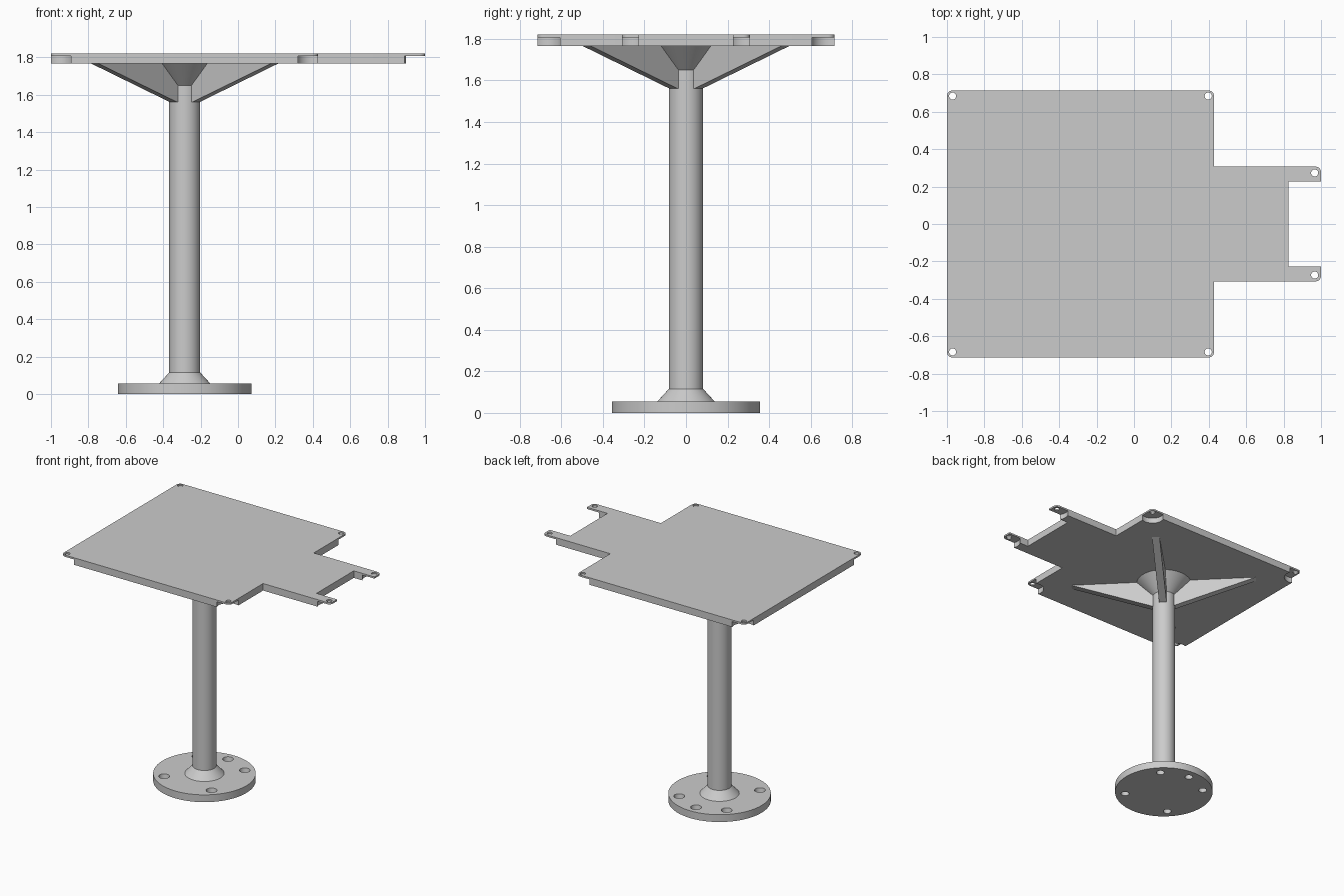
import bpy, bmesh, math
from mathutils import Matrix, Vector

cube = bpy.data.objects.get("Cube")
if cube:
    bpy.data.objects.remove(cube, do_unlink=True)

grey = bpy.data.materials.new("plain_grey")
grey.use_nodes = True
grey.diffuse_color = (0.6, 0.6, 0.6, 1)
grey.node_tree.nodes["Principled BSDF"].inputs["Base Color"].default_value = (0.6, 0.6, 0.6, 1)

AXIS_X = -0.285          # column axis
POLE_R = 0.083
TOP, UNDER, LIP = 1.82, 1.766, 1.807


def finish(name, bm):
    bmesh.ops.recalc_face_normals(bm, faces=bm.faces)
    mesh = bpy.data.meshes.new(name)
    bm.to_mesh(mesh)
    bm.free()
    mesh.materials.append(grey)
    obj = bpy.data.objects.new(name, mesh)
    bpy.context.collection.objects.link(obj)
    return obj


def add_cone(bm, x, y, z0, z1, r0, r1, sides=64):
    bmesh.ops.create_cone(bm, cap_ends=True, segments=sides, radius1=r0, radius2=r1,
                          depth=z1 - z0, matrix=Matrix.Translation((x, y, (z0 + z1) / 2)))


def round_part(name, z0, z1, r0, r1):
    bm = bmesh.new()
    add_cone(bm, AXIS_X, 0, z0, z1, r0, r1)
    return finish(name, bm)


def cut(obj, spots, z0, z1, r0, r1, sides=32):
    """Drill a round hole through obj at every spot."""
    bm = bmesh.new()
    for x, y in spots:
        add_cone(bm, x, y, z0, z1, r0, r1, sides)
    cutter = finish("cutter", bm)
    cutter.hide_render = True
    mod = obj.modifiers.new("drill", 'BOOLEAN')
    mod.operation, mod.solver, mod.object = 'DIFFERENCE', 'EXACT', cutter
    bpy.context.view_layer.update()
    graph = bpy.context.evaluated_depsgraph_get()
    mesh = bpy.data.meshes.new_from_object(obj.evaluated_get(graph))
    obj.modifiers.clear()
    obj.data = mesh
    bpy.data.objects.remove(cutter, do_unlink=True)


def smooth(obj):
    bpy.ops.object.select_all(action='DESELECT')
    obj.select_set(True)
    bpy.context.view_layer.objects.active = obj
    bpy.ops.object.shade_smooth_by_angle(angle=math.radians(30))


# Base flange with five countersunk bolt holes
flange = round_part("base_flange", 0, 0.056, 0.357, 0.357)
bolts = [(AXIS_X + 0.285 * math.cos(math.radians(a)), 0.285 * math.sin(math.radians(a)))
         for a in (45, 90, 135, 225, 315)]
cut(flange, bolts, -0.001, 0.057, 0.029, 0.038)

# Column with its lower and upper collars
column = round_part("column", 0.05, UNDER + 0.002, POLE_R, POLE_R)
lower_collar = round_part("lower_collar", 0.055, 0.115, 0.138, POLE_R)
upper_collar = round_part("upper_collar", 1.65, UNDER + 0.001, POLE_R, 0.2)

# Four diagonal support ribs
RIB = [(0.03, 1.56), (POLE_R, 1.56), (0.68, UNDER + 0.001), (0.03, UNDER + 0.001)]
THICK = 0.055
for i, name in enumerate(("back_left", "back_right", "front_right", "front_left")):
    bm = bmesh.new()
    face = bm.faces.new([bm.verts.new((r, -THICK / 2, z)) for r, z in RIB])
    side = bmesh.ops.extrude_face_region(bm, geom=[face])["geom"]
    bmesh.ops.translate(bm, vec=(0, THICK, 0),
                        verts=[v for v in side if isinstance(v, bmesh.types.BMVert)])
    turn = Matrix.Translation((AXIS_X, 0, 0)) @ Matrix.Rotation(math.radians(45 + 90 * i), 4, 'Z')
    bm.transform(turn)
    finish(name + "_rib", bm)

# Table plate: mirrored outline with rounded outer corners
half = [(-1, 0.714), (0.428, 0.714), (0.428, 0.307), (1, 0.307), (1, 0.226), (0.825, 0.226)]
rounded = (half[0], half[1], half[3])
outline = half + [(x, -y) for x, y in reversed(half)]
bm = bmesh.new()
verts = [bm.verts.new((x, y, UNDER)) for x, y in outline]
bm.faces.new(verts)
corners = [v for v, (x, y) in zip(verts, outline) if (x, abs(y)) in rounded]
bmesh.ops.bevel(bm, geom=corners, offset=0.03, segments=6, profile=0.5, affect='VERTICES')
side = bmesh.ops.extrude_face_region(bm, geom=bm.faces[:])["geom"]
bmesh.ops.translate(bm, vec=Vector((0, 0, TOP - UNDER)),
                    verts=[v for v in side if isinstance(v, bmesh.types.BMVert)])
plate = finish("table_plate", bm)

# Round pockets under the thin corner lugs, then the screw holes
screws = [(x, s * y) for x, y in ((-0.97, 0.684), (0.397, 0.684), (0.966, 0.273)) for s in (1, -1)]
cut(plate, screws, UNDER - 0.05, LIP, 0.083, 0.083, 48)
cut(plate, screws, UNDER - 0.05, TOP + 0.05, 0.019, 0.019, 24)

for part in (flange, column, lower_collar, upper_collar, plate):
    smooth(part)
